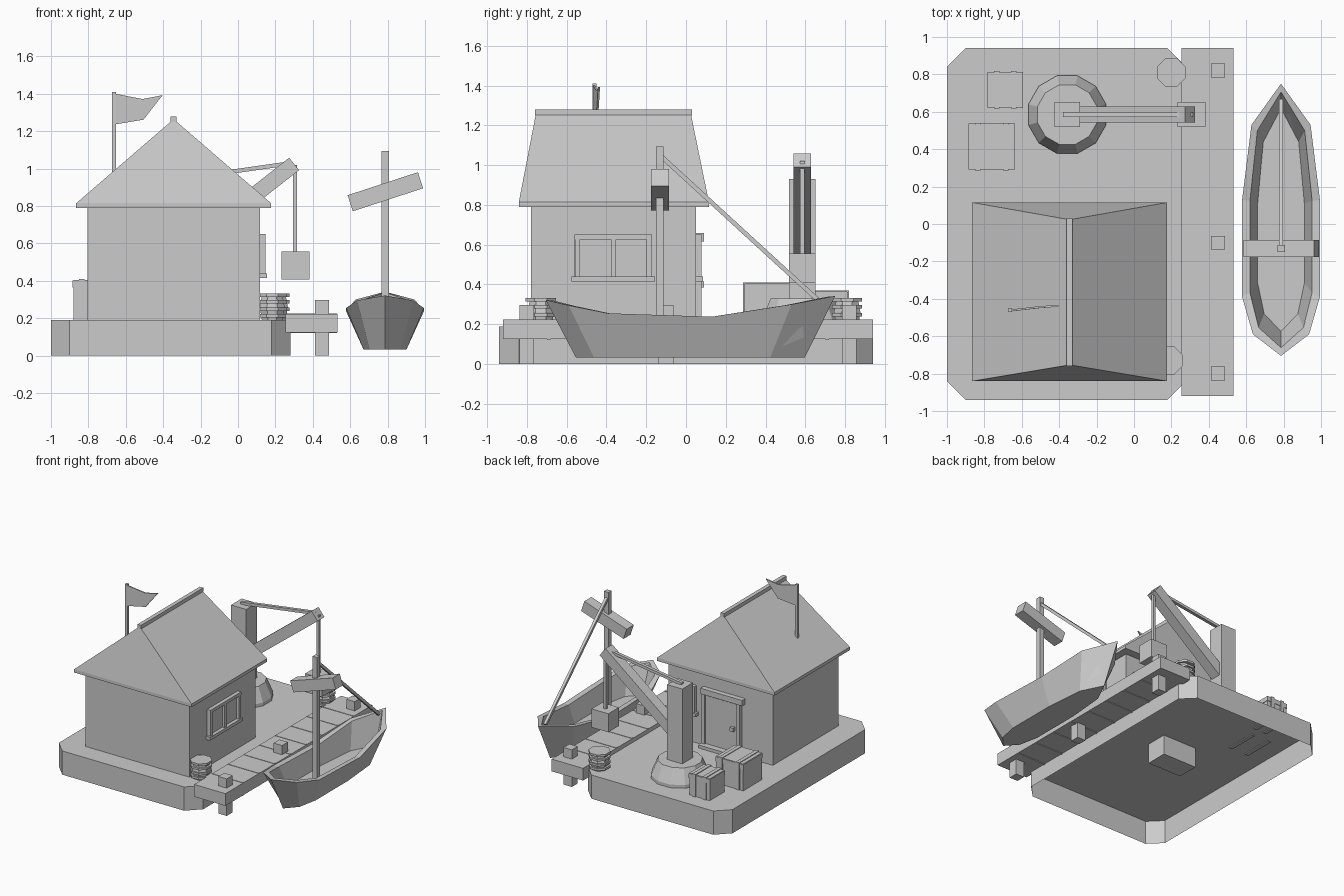
import bpy, bmesh, math
from mathutils import Vector

cube = bpy.data.objects.get("Cube")
if cube:
    bpy.data.objects.remove(cube, do_unlink=True)

GREY = (0.6, 0.6, 0.6, 1)
mat = bpy.data.materials.new("plain grey")
mat.use_nodes = True
mat.diffuse_color = GREY
mat.node_tree.nodes["Principled BSDF"].inputs["Base Color"].default_value = GREY


def finish(name, bm):
    bmesh.ops.recalc_face_normals(bm, faces=bm.faces[:])
    me = bpy.data.meshes.new(name)
    bm.to_mesh(me)
    bm.free()
    me.materials.append(mat)
    ob = bpy.data.objects.new(name, me)
    bpy.context.collection.objects.link(ob)
    return ob


def loft(name, rings, start=True, end=True):
    """Skin a list of equal-length point rings, with optional end caps."""
    bm = bmesh.new()
    rows = [[bm.verts.new(p) for p in r] for r in rings]
    n = len(rows[0])
    for a, b in zip(rows, rows[1:]):
        for i in range(n):
            j = (i + 1) % n
            bm.faces.new((a[i], a[j], b[j], b[i]))
    if start:
        bm.faces.new(rows[0][::-1])
    if end:
        bm.faces.new(rows[-1])
    return finish(name, bm)


def rect(x0, x1, y0, y1, z):
    return [(x0, y0, z), (x1, y0, z), (x1, y1, z), (x0, y1, z)]


def box(name, x0, x1, y0, y1, z0, z1):
    return loft(name, [rect(x0, x1, y0, y1, z0), rect(x0, x1, y0, y1, z1)])


def turned(name, x, y, profile, sides):
    """Stack of regular polygons given as (radius, z)."""
    ang = [2 * math.pi * (i + 0.5) / sides for i in range(sides)]
    return loft(name, [[(x + r * math.cos(a), y + r * math.sin(a), z) for a in ang]
                       for r, z in profile])


def beam(name, p, q, wide, deep):
    """Square-section bar between two points; wide is its horizontal width."""
    p, q = Vector(p), Vector(q)
    d = (q - p).normalized()
    s = d.cross(Vector((0, 0, 1))).normalized()
    u = s.cross(d)
    s, u = s * wide / 2, u * deep / 2
    return loft(name, [[c - s - u, c + s - u, c + s + u, c - s + u] for c in (p, q)])


# Quay: chamfered slab, open underneath
quay = [(-.9, -.94), (.18, -.94), (.28, -.84), (.28, .84),
        (.18, .94), (-.9, .94), (-1, .84), (-1, -.84)]
loft("quay", [[(x, y, z) for x, y in quay] for z in (0, .19)], start=False)

# Pier with plank seams and mooring posts
box("pier_deck", .255, .533, -.92, .94, .125, .223)
for i in range(8):
    y = -.69 + i * .2
    box("plank_seam", .257, .53, y - .008, y + .008, .12, .226)
for y in (-.8, -.1, .82):
    box("mooring_post", .412, .486, y - .037, y + .037, 0, .297)

# House walls, roof and ridge
box("house_walls", -.805, .118, -.78, .05, .19, .8)
loft("roof", [rect(-.865, .177, -.84, .115, .79), rect(-.865, .177, -.84, .115, .815),
              rect(-.355, -.333, -.755, .025, 1.255)])
box("roof_ridge", -.36, -.328, -.76, .03, 1.25, 1.28)


def window(place, a, b):
    """Framed two-pane window; place(name, a0, a1, depth, z0, z1) lays a bar on a wall."""
    place("window_pane", a, b, .008, .44, .64)
    place("window_sill", a - .015, b + .015, .036, .415, .44)
    place("window_head", a, b, .03, .625, .65)
    for c in (a + .015, (a + b) / 2, b - .015):
        place("window_bar", c - .013, c + .013, .028, .44, .63)


def on_side(name, a0, a1, depth, z0, z1):
    box(name, .115, .118 + depth, a0, a1, z0, z1)


def on_back(name, a0, a1, depth, z0, z1):
    box(name, a0, a1, .045, .05 + depth, z0, z1)


window(on_side, -.56, -.17)
window(on_back, -.13, .06)

# Door, frame, knob and step
on_back("door", -.51, -.22, .015, .2, .6)
for x in (-.53, -.22):
    on_back("door_post", x, x + .03, .028, .19, .62)
on_back("door_lintel", -.56, -.19, .04, .615, .66)
on_back("door_knob", -.48, -.45, .04, .385, .415)
box("door_step", -.49, -.19, -.06, .115, .03, .215)

# Flag on the roof
box("flag_pole", -.673, -.652, -.471, -.45, .92, 1.41)
flag = [(-.655, -.462, 1.4), (-.51, -.445, 1.372), (-.403, -.437, 1.393),
        (-.505, -.445, 1.262), (-.655, -.462, 1.237)]
loft("flag", [[(x, y + t, z) for x, y, z in flag] for t in (-.005, .005)])

# Crane: footing, post, boom, tie rod, rope and load
cx, cy = -.357, .585
turned("crane_footing", cx, cy, [(.215, .19), (.215, .215), (.165, .33)], 12)
box("crane_post", cx - .067, cx + .067, cy - .067, cy + .067, .2, .93)
beam("crane_boom", (cx, cy, .51), (.3, cy, 1.025), .087, .085)
beam("crane_tie_rod", (cx - .02, cy, .935), (.29, cy, 1.03), .026, .022)
box("crane_rope", .293, .315, cy - .011, cy + .011, .54, 1.02)
box("hanging_load", .232, .381, cy - .067, cy + .067, .408, .556)


# Strapped crates
def crate(x0, x1, y0, y1, top):
    box("crate", x0, x1, y0, y1, .19, top)
    box("crate_lid", x0 - .004, x1 + .004, y0 - .004, y1 + .004, top - .04, top - .004)
    for x in (x0 + .045, x1 - .045):
        box("crate_strap", x - .015, x + .015, y0 - .008, y1 + .008, .183, top + .005)


crate(-.88, -.64, .295, .533, .405)
crate(-.778, -.597, .625, .81, .365)

# Hooped barrels
for x, y in ((.2, .81), (.183, -.73)):
    turned("barrel", x, y, [(.06, .19), (.072, .26), (.06, .32)], 8)
    for z in (.205, .24, .28, .315):
        turned("barrel_hoop", x, y, [(.082, z), (.082, z + .017)], 8)

# Boat hull: stations (y, half width, rim height), mirrored into rings
bx = .786
stations = [(-.705, 0, .322), (-.59, .15, .295), (-.39, .208, .255),
            (.13, .208, .238), (.53, .158, .3), (.75, 0, .342)]


def hull_ring(sx, sy, z=None, drop=0):
    half = [(w * sx, .02 + (y - .02) * sy, h - drop if z is None else z)
            for y, w, h in stations]
    return ([(bx + w, y, h) for w, y, h in half]
            + [(bx - w, y, h) for w, y, h in half[-2:0:-1]])


loft("boat_hull", [hull_ring(.55, .79, .032), hull_ring(1, 1), hull_ring(.8, .94, drop=.004),
                   hull_ring(.6, .82, .09)])

# Mast, tilted yard and forestay
box("boat_mast", bx - .02, bx + .02, -.15, -.112, .08, 1.093)
beam("boat_yard", (bx - .186, -.131, .815), (bx + .19, -.131, .938), .09, .09)
beam("boat_forestay", (bx, -.12, 1.04), (bx, .66, .325), .022, .022)
